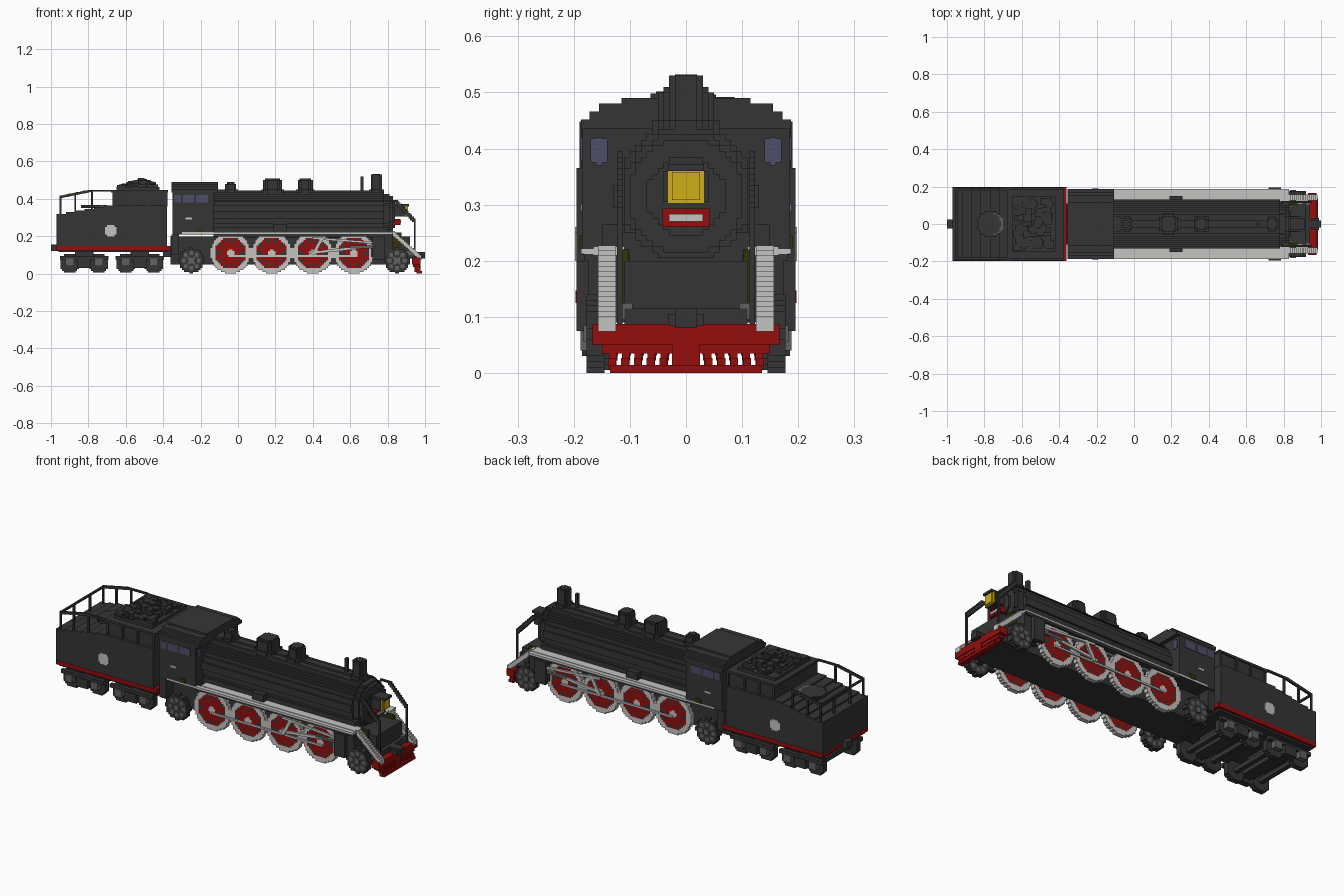
import bpy, bmesh, math, random
from mathutils import Vector

if "Cube" in bpy.data.objects:
    bpy.data.objects.remove(bpy.data.objects["Cube"])
random.seed(4)
V = 0.01  # block size
COLOURS = [("black", (0.036, 0.036, 0.036)), ("red", (0.30, 0.004, 0.004)),
           ("white", (0.55, 0.55, 0.54)), ("gold", (0.62, 0.43, 0.008)),
           ("olive", (0.035, 0.032, 0.004)), ("window_blue", (0.075, 0.075, 0.14)),
           ("grey", (0.12, 0.12, 0.12))]
BLACK, RED, WHITE, GOLD, OLIVE, BLUE, GREY = range(7)
MATS = []
for name, rgb in COLOURS:
    m = bpy.data.materials.new(name)
    m.use_nodes = True
    m.diffuse_color = (*rgb, 1)
    m.node_tree.nodes["Principled BSDF"].inputs["Base Color"].default_value = (*rgb, 1)
    MATS.append(m)


class Part:
    """Collects coloured boxes into one object."""
    def __init__(self, name, mirror=False):
        self.name, self.mirror, self.bm = name, mirror, bmesh.new()

    def box(self, x0, x1, y0, y1, z0, z1, mat=BLACK):
        geo = bmesh.ops.create_cube(self.bm, size=1)["verts"]
        for v in geo:
            v.co = ((x0 + x1) / 2 + v.co.x * (x1 - x0), (y0 + y1) / 2 + v.co.y * (y1 - y0),
                    (z0 + z1) / 2 + v.co.z * (z1 - z0))
        for f in {f for v in geo for f in v.link_faces}:
            f.material_index = mat
        return self

    def disc(self, axis, centre, r, a0, a1, rule):
        """Stepped disc across an axis; rule(distance, angle) gives the colour or None."""
        n = math.ceil(r / V)
        for j in range(-n, n):
            v = (j + 0.5) * V
            start, last = 0, None
            for i in range(-n, n + 1):
                u = (i + 0.5) * V
                d = math.hypot(u, v)
                now = rule(d, math.atan2(v, u)) if d <= r and i < n else None
                if now != last:
                    if last is not None:
                        p, q = centre[0] + start * V, centre[0] + i * V
                        s, t = centre[1] + j * V, centre[1] + (j + 1) * V
                        span = {"x": (a0, a1, p, q, s, t), "y": (p, q, a0, a1, s, t),
                                "z": (p, q, s, t, a0, a1)}[axis]
                        self.box(*span, last)
                    start, last = i, now
        return self

    def bar(self, p, q, t=V, mat=BLACK):
        """Straight bar, stepped in blocks when it is slanted."""
        p, q = Vector(p), Vector(q)
        d = q - p
        n = 1 if sum(abs(c) > 1e-6 for c in d) == 1 else math.ceil(max(map(abs, d)) / V)
        for k in range(n):
            a, b = p + d * k / n, p + d * (k + 1) / n
            self.box(*[w for c in range(3) for w in
                       (min(a[c], b[c]) - t / 2, max(a[c], b[c]) + t / 2)], mat)
        return self

    def done(self):
        me = bpy.data.meshes.new(self.name)
        self.bm.to_mesh(me)
        self.bm.free()
        for m in MATS:
            me.materials.append(m)
        ob = bpy.data.objects.new(self.name, me)
        bpy.context.collection.objects.link(ob)
        if self.mirror:
            mod = ob.modifiers.new("mirror", "MIRROR")
            mod.use_axis = (False, True, False)
        return ob


def solid(d, a):
    return BLACK


# Boiler, smokebox and its front rim
boiler = Part("boiler")
boiler.disc("x", (0, 0.315), 0.126, -0.13, 0.78, solid)
boiler.disc("x", (0, 0.315), 0.115, 0.78, 0.81, solid)
boiler.disc("x", (0, 0.315), 0.105, 0.81, 0.83, solid)
boiler.disc("x", (0, 0.315), 0.07, 0.83, 0.84, solid)
boiler.box(-0.13, 0.80, -0.12, 0.12, 0.19, 0.25).done()

# Domes, chimney and steam pipe
top = Part("boiler_top_fittings")
for x, r, z in ((0.185, 0.055, 0.50), (0.36, 0.04, 0.50), (-0.04, 0.03, 0.48), (0.74, 0.03, 0.53)):
    top.disc("z", (x, 0), r + 0.01, 0.42, 0.45, solid)
    top.disc("z", (x, 0), r, 0.45, z, solid)
    top.disc("z", (x, 0), r - 0.01, z, min(z + 0.01, 0.532), solid)
top.box(0.655, 0.67, -0.01, 0.01, 0.42, 0.52)
top.box(-0.11, -0.07, -0.04, 0.04, 0.43, 0.45).done()

# Chassis between the wheels
frame = Part("main_frame")
frame.box(-0.36, 0.92, -0.11, 0.11, 0.05, 0.20)
frame.box(-0.40, -0.34, -0.05, 0.05, 0.09, 0.14).done()

# Cab with stepped arched roof
cab = Part("cab")
cab.box(-0.35, -0.13, -0.185, 0.185, 0.21, 0.44)
cab.box(-0.355, -0.315, -0.175, 0.175, 0.10, 0.21)
for w, z0, z1 in ((0.187, 0.435, 0.452), (0.172, 0.452, 0.466), (0.155, 0.466, 0.48), (0.115, 0.48, 0.49)):
    cab.box(-0.355, -0.108, -w, w, z0, z1)
cab.done()
win = Part("cab_windows", True)
for x0, x1 in ((-0.34, -0.305), (-0.295, -0.235), (-0.225, -0.16)):
    win.box(x0, x1, 0.182, 0.188, 0.38, 0.42, BLUE)
win.box(-0.134, -0.126, 0.14, 0.17, 0.375, 0.418, BLUE)
win.box(-0.128, -0.125, 0.15, 0.16, 0.37, 0.42, BLUE)
win.box(-0.28, -0.245, 0.182, 0.187, 0.29, 0.30, WHITE).done()

# Running boards, valve boxes and front stairs
board = Part("running_board", True)
board.box(-0.11, 0.83, 0.11, 0.165, 0.21, 0.225, WHITE)
board.box(-0.30, 0.83, 0.165, 0.187, 0.212, 0.222, WHITE)
board.box(-0.13, 0.83, 0.15, 0.182, 0.20, 0.212)
board.box(-0.225, -0.19, 0.16, 0.19, 0.222, 0.245, OLIVE)
board.box(0.19, 0.26, 0.12, 0.15, 0.225, 0.265).done()
stairs = Part("front_stairs", True)
for k in range(15):
    x, z = 0.825 + k * V, 0.215 - k * 0.009
    stairs.box(x, x + 0.015, 0.125, 0.157, z - 0.015, z + 0.012, WHITE)
stairs.done()

# Cylinders and slide bars
cyl = Part("steam_cylinders", True)
cyl.box(0.71, 0.83, 0.10, 0.175, 0.09, 0.21)
cyl.box(0.72, 0.785, 0.17, 0.195, 0.075, 0.20).done()


# Driving wheels with white tyres and red centres
def drive(d, a):
    if d > 0.083:
        return WHITE
    if d < 0.02:
        return WHITE
    return BLACK if 0.055 < d < 0.08 and math.cos(10 * a) > 0.55 else RED


def spoked(d, a):
    if d > 0.05 or d < 0.02:
        return BLACK
    return GREY if math.cos(8 * a) > 0.2 else BLACK


wheels = Part("driving_wheels", True)
for x in (-0.04, 0.18, 0.40, 0.62):
    wheels.disc("y", (x, 0.11), 0.108, 0.145, 0.17, drive)
    wheels.box(x - 0.02, x + 0.02, 0, 0.15, 0.09, 0.13)
wheels.done()
rods = Part("connecting_rods", True)
rods.box(-0.04, 0.64, 0.17, 0.178, 0.09, 0.10, WHITE)
rods.bar((0.38, 0.174, 0.11), (0.74, 0.174, 0.15), 0.012, WHITE)
rods.bar((0.40, 0.18, 0.19), (0.72, 0.18, 0.165), 0.01, WHITE)
rods.bar((0.40, 0.18, 0.10), (0.45, 0.18, 0.19), 0.01, WHITE)
rods.box(0.60, 0.72, 0.172, 0.184, 0.135, 0.15, GREY).done()

# Leading and trailing truck wheels
truck = Part("truck_wheels", True)
for x in (0.85, -0.25):
    truck.disc("y", (x, 0.07), 0.066, 0.145, 0.177, spoked)
    truck.box(x - 0.015, x + 0.015, 0, 0.15, 0.055, 0.085)
    truck.box(x - 0.015, x + 0.015, 0.17, 0.183, 0.055, 0.085, GREY)
truck.done()

# Front deck, buffer beam, pilot and coupler
front = Part("front_deck")
front.box(0.82, 0.94, -0.11, 0.11, 0.085, 0.115)
front.box(0.83, 0.87, -0.093, 0.093, 0.148, 0.198, OLIVE)
front.box(0.83, 0.86, -0.10, 0.10, 0.11, 0.15)
for s in (-1, 1):
    front.box(0.83, 0.875, s * 0.11 - 0.008, s * 0.11 + 0.008, 0.125, 0.22, OLIVE)
    front.box(0.90, 0.94, s * 0.107 - 0.012, s * 0.107 + 0.012, 0.095, 0.125, GREY)
front.box(0.90, 1.0, -0.02, 0.02, 0.08, 0.115)
front.box(0.95, 0.99, -0.032, 0.032, 0.085, 0.105).done()
pilot = Part("buffer_beam_and_pilot", True)
pilot.box(0.93, 0.975, 0, 0.167, 0.05, 0.087, RED)
pilot.box(0.935, 0.97, 0, 0.15, 0.035, 0.05, RED)
pilot.box(0.955, 0.985, 0, 0.135, 0, 0.014, RED)
pilot.box(0.945, 0.975, 0, 0.025, 0.01, 0.05, RED)
for k in range(5):
    y = 0.035 + k * 0.023
    pilot.bar((0.95, y, 0.045), (0.97, y + 0.006, 0.012), 0.012, RED)
pilot.done()

# Headlight and plate below it
lamp = Part("headlight")
lamp.box(0.83, 0.895, -0.04, 0.04, 0.305, 0.36)
lamp.box(0.83, 0.915, -0.032, 0.032, 0.36, 0.372)
lamp.box(0.895, 0.902, -0.033, 0.033, 0.302, 0.362, GOLD)
lamp.box(0.90, 0.908, -0.025, 0.025, 0.308, 0.358, GOLD)
lamp.box(0.83, 0.868, -0.042, 0.042, 0.26, 0.293, RED)
lamp.box(0.866, 0.872, -0.03, 0.03, 0.27, 0.283, WHITE).done()

# Front handrails
rail = Part("front_handrail", True)
rail.bar((0.79, 0.118, 0.39), (0.84, 0.118, 0.39))
rail.bar((0.84, 0.118, 0.39), (0.945, 0.118, 0.28))
rail.bar((0.945, 0.118, 0.28), (0.945, 0.118, 0.09)).done()

# Tender body with red sill and rising rear deck
tender = Part("tender_body")
tender.box(-0.97, -0.36, -0.197, 0.197, 0.125, 0.147, RED)
tender.box(-0.96, -0.38, -0.185, 0.185, 0.115, 0.126)
for k in range(6):
    x = -0.97 + k * 0.05
    tender.box(x, x + 0.05, -0.195, 0.195, 0.147, 0.32 + k * 0.009)
tender.box(-0.67, -0.38, -0.195, 0.195, 0.147, 0.365)
tender.box(-0.67, -0.38, -0.18, 0.18, 0.365, 0.435)
tender.box(-0.68, -0.375, -0.187, 0.187, 0.435, 0.447)
for x in (-0.67, -0.58, -0.49, -0.39):
    tender.box(x, x + 0.012, -0.187, 0.187, 0.36, 0.44)
tender.box(-1.0, -0.95, -0.025, 0.025, 0.12, 0.155)
tender.disc("z", (-0.77, 0), 0.07, 0.35, 0.366,
            lambda d, a: GREY if d > 0.058 and abs(a) < 1.2 else BLACK)
for s in (-1, 1):
    tender.disc("y", (-0.68, 0.23), 0.03, s * 0.196 - 0.002, s * 0.196 + 0.002,
                lambda d, a: WHITE)
tender.done()

# Coal heap in ragged blocks
coal = Part("coal_heap")
coal.box(-0.65, -0.42, -0.15, 0.15, 0.44, 0.462)
for k in range(90):
    x, y = random.uniform(-0.63, -0.44), random.uniform(-0.13, 0.13)
    fall = max(abs(x + 0.52) / 0.13, abs(y) / 0.15)
    h, s = 0.46 + 0.05 * (1 - fall) * random.uniform(0.5, 1), random.uniform(0.01, 0.022)
    coal.box(x - s, x + s, y - s, y + s, 0.445, h + 0.005)
coal.done()

# Tender railings
fence = Part("tender_railing", True)
fence.bar((-0.95, 0.185, 0.41), (-0.79, 0.185, 0.443))
fence.bar((-0.79, 0.185, 0.443), (-0.68, 0.185, 0.443))
for x, z in ((-0.95, 0.41), (-0.87, 0.425), (-0.78, 0.443)):
    fence.bar((x, 0.185, 0.31), (x, 0.185, z))
fence.bar((-0.95, 0, 0.41), (-0.95, 0.185, 0.41))
fence.bar((-0.95, 0.07, 0.31), (-0.95, 0.07, 0.41)).done()

# Tender bogies
bogie = Part("tender_bogies", True)
for x in (-0.90, -0.745, -0.60, -0.45):
    bogie.disc("y", (x, 0.055), 0.055, 0.13, 0.16, solid)
    bogie.box(x - 0.012, x + 0.012, 0, 0.14, 0.043, 0.067)
    bogie.box(x - 0.022, x + 0.022, 0.16, 0.188, 0.04, 0.08, GREY)
for x in (-0.8225, -0.525):
    bogie.box(x - 0.13, x + 0.13, 0.16, 0.18, 0.075, 0.095)
    bogie.box(x - 0.035, x + 0.035, 0.15, 0.185, 0.03, 0.08)
    bogie.box(x - 0.035, x + 0.035, 0, 0.16, 0.05, 0.08)
    bogie.box(x - 0.05, x + 0.05, 0, 0.08, 0.08, 0.12)
bogie.done()
